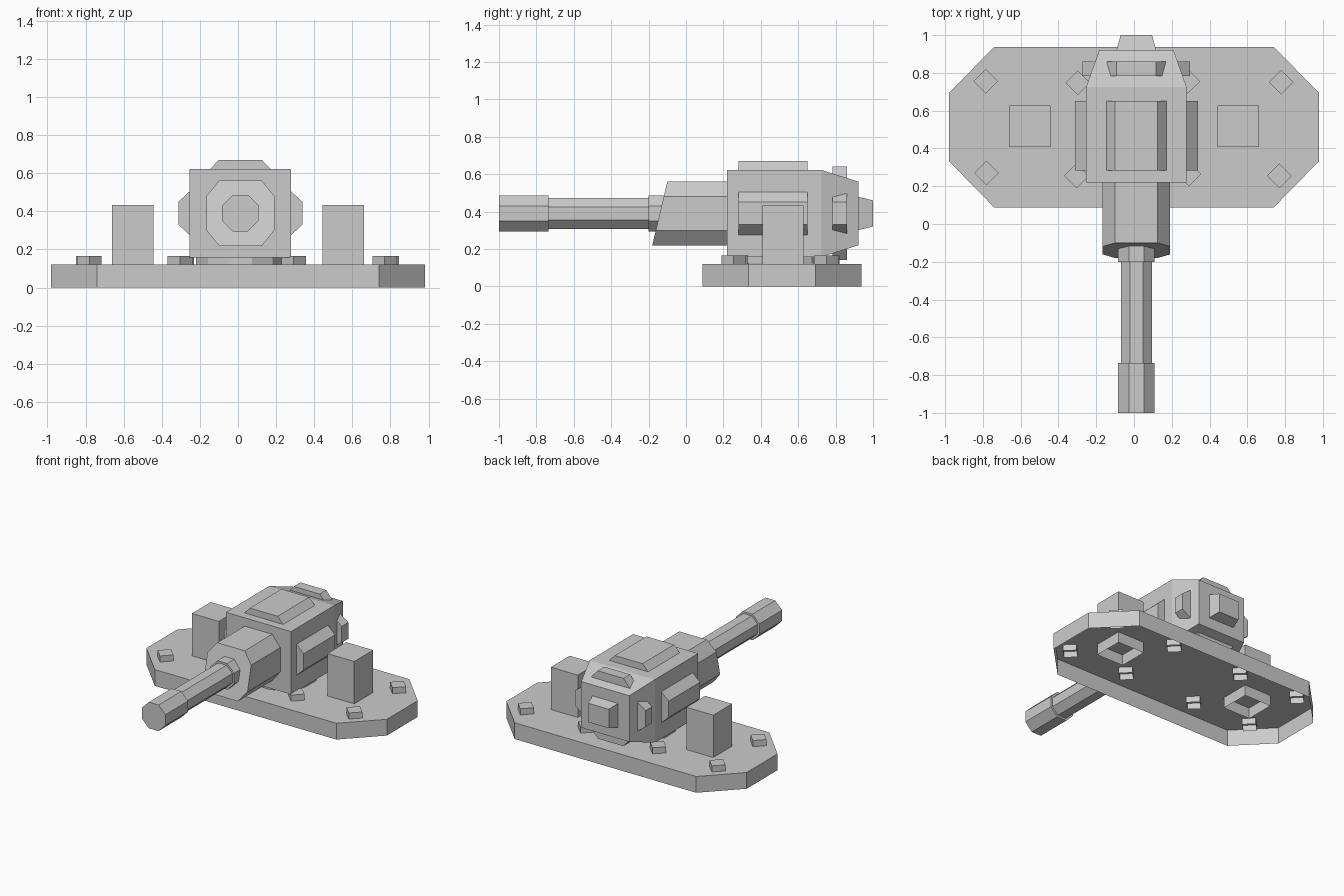
import bpy, bmesh, math
from mathutils import Vector

cube = bpy.data.objects.get("Cube")
if cube:
    bpy.data.objects.remove(cube, do_unlink=True)

grey = bpy.data.materials.new("plain_grey")
grey.use_nodes = True
grey.diffuse_color = (0.6, 0.6, 0.6, 1)
grey.node_tree.nodes["Principled BSDF"].inputs["Base Color"].default_value = (0.6, 0.6, 0.6, 1)

CX, CZ = 0.0125, 0.39   # axis of the gun


def loft(name, rings, start_cap=True, end_cap=True):
    """Flat-sided solid through a list of matching point rings."""
    bm = bmesh.new()
    loops = [[bm.verts.new(p) for p in ring] for ring in rings]
    for a, b in zip(loops, loops[1:]):
        for i in range(len(a)):
            j = (i + 1) % len(a)
            bm.faces.new((a[i], a[j], b[j], b[i]))
    if start_cap:
        bm.faces.new(loops[0][::-1])
    if end_cap:
        bm.faces.new(loops[-1])
    bmesh.ops.recalc_face_normals(bm, faces=bm.faces)
    mesh = bpy.data.meshes.new(name)
    bm.to_mesh(mesh)
    bm.free()
    mesh.materials.append(grey)
    obj = bpy.data.objects.new(name, mesh)
    bpy.context.collection.objects.link(obj)
    return obj


def octagon(hx, hz, kx, kz):
    """Corners of a chamfered rectangle; kx, kz are half the flat lengths."""
    return [(kx, hz), (hx, kz), (hx, -kz), (kx, -hz),
            (-kx, -hz), (-hx, -kz), (-hx, kz), (-kx, hz)]


def rect_ring(y, hx, hz):
    return [(CX + sx * hx, y, CZ + sz * hz)
            for sx, sz in ((-1, -1), (1, -1), (1, 1), (-1, 1))]


def upright(name, x, y, half_diagonal, z0, z1, turn, sides=4):
    """Vertical prism, open underneath."""
    angles = [turn + 2 * math.pi * i / sides for i in range(sides)]
    rings = [[(x + half_diagonal * math.cos(a), y + half_diagonal * math.sin(a), z)
              for a in angles] for z in (z0, z1)]
    return loft(name, rings, start_cap=False)


def armour(name, angle, y0, y1, r0, w0, r1, w1):
    """Raised plate with sloped sides, turned about the gun axis."""
    s, c = math.sin(angle), math.cos(angle)
    section = [(-w0, r0), (w0, r0), (w1, r1), (-w1, r1)]
    rings = [[(CX + u * c + r * s, y, CZ - u * s + r * c) for u, r in section]
             for y in (y0, y1)]
    return loft(name, rings)


# Base plate, a hollow shell open underneath
outline = octagon(0.98, 0.425, 0.74, 0.18)
loft("base_plate", [[(x, 0.513 + y, z) for x, y in outline] for z in (0, 0.12)],
     start_cap=False)

# Support blocks and bolts
for side, sx in (("right", -1), ("left", 1)):
    upright(side + "_block", sx * 0.552, 0.518, 0.155, 0.04, 0.432, math.pi / 4)
bolts = [(-0.785, 0.755), (0.78, 0.75), (-0.78, 0.27), (0.77, 0.255),
         (-0.297, 0.748), (0.285, 0.755), (-0.305, 0.255), (0.292, 0.265)]
for i, (x, y) in enumerate(bolts):
    upright(f"bolt_{i + 1}", x, y, 0.065, 0.075, 0.165, 0)

# Pedestal under the turret
upright("pedestal", CX, 0.5, 0.24, 0.121, 0.165, math.pi / 12, 12)

# Turret body with tapered rear
loft("turret_body", [rect_ring(0.22, 0.266, 0.232), rect_ring(0.725, 0.266, 0.232),
                     rect_ring(0.922, 0.196, 0.17)])
loft("rear_hatch", [rect_ring(0.9, 0.111, 0.094), rect_ring(1.0, 0.083, 0.07)])

# Armour plates around the body
armour("top_plate", 0, 0.282, 0.65, 0.225, 0.165, 0.28, 0.113)
armour("rear_top_plate", 0, 0.783, 0.86, 0.18, 0.165, 0.25, 0.105)
armour("rear_bottom_plate", math.pi, 0.783, 0.86, 0.18, 0.165, 0.25, 0.105)
for side, sx in (("right", -1), ("left", 1)):
    turn = sx * math.pi / 2
    armour(side + "_plate", turn, 0.282, 0.65, 0.255, 0.125, 0.325, 0.06)
    armour(side + "_rear_plate", turn, 0.783, 0.86, 0.2, 0.12, 0.285, 0.06)

# Gun sleeve with slanted front
sleeve = octagon(0.178, 0.171, 0.112, 0.09)
loft("gun_sleeve", [[(CX + x, -0.14 + 0.235 * z, CZ + z) for x, z in sleeve],
                    [(CX + x, 0.23, CZ + z) for x, z in sleeve]])

# Stepped barrel
steps = [(-1.0, 0.096), (-0.735, 0.096), (-0.735, 0.082),
         (-0.2, 0.082), (-0.2, 0.096), (-0.05, 0.096)]
flat = math.tan(math.pi / 8)
loft("barrel", [[(CX + x, y, CZ + z) for x, z in octagon(r, r, r * flat, r * flat)]
                for y, r in steps])
